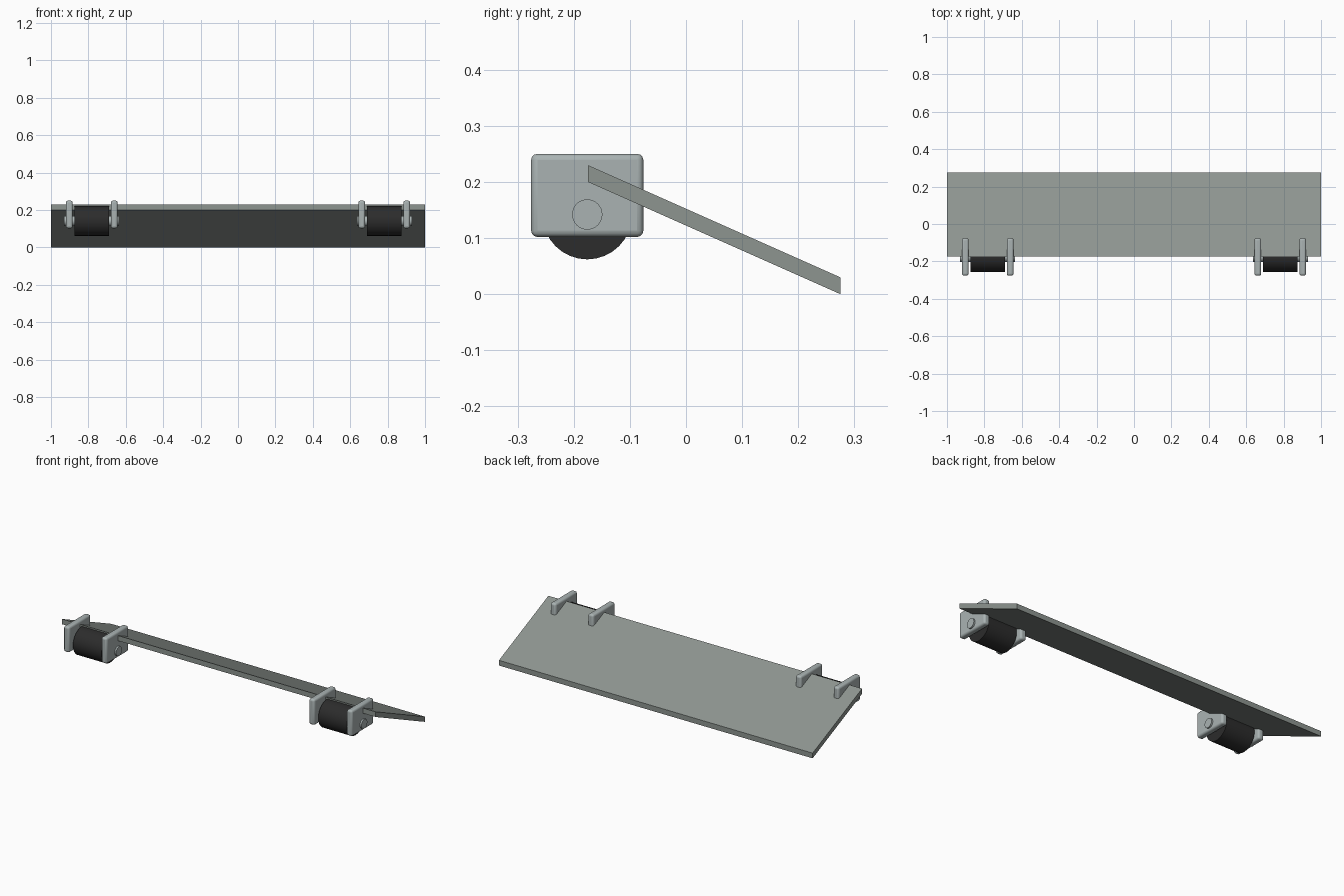
import bpy, bmesh, math

if "Cube" in bpy.data.objects:
    bpy.data.objects.remove(bpy.data.objects["Cube"])


def material(name, rgb):
    m = bpy.data.materials.new(name)
    m.diffuse_color = (*rgb, 1)
    m.use_nodes = True
    m.node_tree.nodes["Principled BSDF"].inputs["Base Color"].default_value = m.diffuse_color
    return m


PANEL = material("grey green panel", (0.27, 0.30, 0.28))
METAL = material("light grey metal", (0.40, 0.45, 0.45))
RUBBER = material("black rubber", (0.025, 0.025, 0.025))
HUB_Y, HUB_Z = -0.176, 0.142


def smooth(obj):
    bpy.ops.object.select_all(action='DESELECT')
    obj.select_set(True)
    bpy.context.view_layer.objects.active = obj
    bpy.ops.object.shade_smooth_by_angle(angle=math.radians(35))


def cylinder(name, x, radius, length, sides, mat):
    bpy.ops.mesh.primitive_cylinder_add(vertices=sides, radius=radius, depth=length,
                                        location=(x, HUB_Y, HUB_Z),
                                        rotation=(0, math.pi / 2, 0))
    obj = bpy.context.object
    obj.name = name
    obj.data.materials.append(mat)
    smooth(obj)


def bracket(name, x):
    bpy.ops.mesh.primitive_cube_add(size=1, location=(x, HUB_Y, 0.176))
    obj = bpy.context.object
    obj.name = name
    obj.scale = (0.036, 0.2, 0.148)
    bpy.ops.object.transform_apply(location=False, rotation=False, scale=True)
    bevel = obj.modifiers.new("rounded edges", 'BEVEL')
    bevel.width = 0.011
    bevel.segments = 3
    obj.data.materials.append(METAL)
    smooth(obj)


# Sloping ramp panel: a side profile with vertical ends, swept along x
profile = [(-0.175, 0.2), (0.275, 0.0), (0.275, 0.03), (-0.175, 0.23)]
bm = bmesh.new()
face = bm.faces.new([bm.verts.new((-1, y, z)) for y, z in profile])
sweep = bmesh.ops.extrude_face_region(bm, geom=[face])
verts = [v for v in sweep["geom"] if isinstance(v, bmesh.types.BMVert)]
bmesh.ops.translate(bm, vec=(2, 0, 0), verts=verts)
bmesh.ops.recalc_face_normals(bm, faces=bm.faces)
mesh = bpy.data.meshes.new("ramp_panel")
bm.to_mesh(mesh)
bm.free()
mesh.materials.append(PANEL)
bpy.context.collection.objects.link(bpy.data.objects.new("ramp_panel", mesh))

# Roller assemblies at both ends: roller, axle and two brackets
for side, s in (("left", -1), ("right", 1)):
    cx = s * 0.782
    cylinder(side + "_roller", cx, 0.08, 0.182, 32, RUBBER)
    cylinder(side + "_axle", cx, 0.027, 0.294, 32, METAL)
    bracket(side + "_outer_bracket", cx + s * 0.12)
    bracket(side + "_inner_bracket", cx - s * 0.12)
